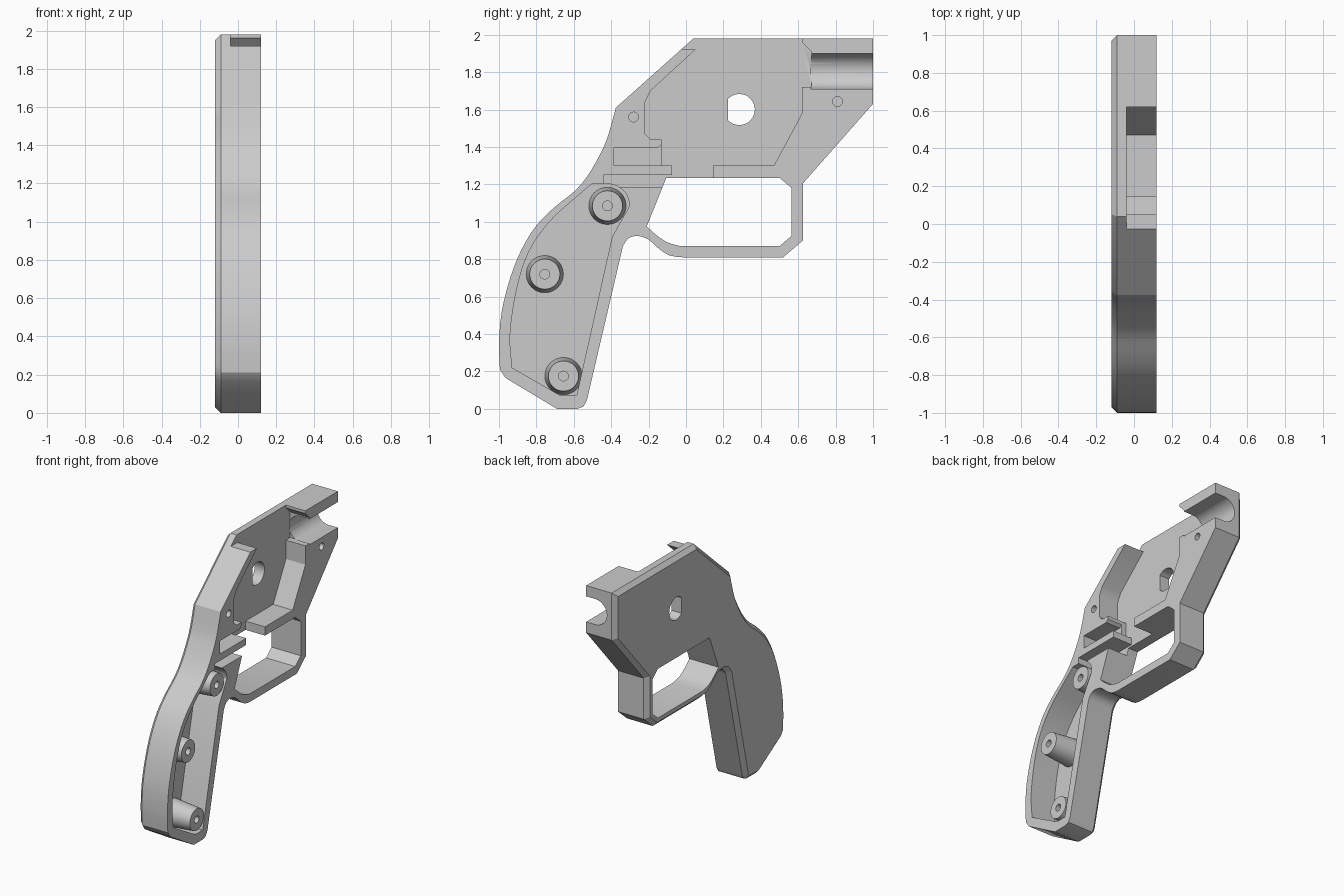
import bpy
import bmesh
from math import cos, sin, pi, radians
from mathutils import Vector

old = bpy.data.objects.get("Cube")
if old:
    bpy.data.objects.remove(old, do_unlink=True)

GREY = (0.6, 0.6, 0.6, 1.0)
mat = bpy.data.materials.new("plain_grey")
mat.use_nodes = True
mat.diffuse_color = GREY
mat.node_tree.nodes["Principled BSDF"].inputs["Base Color"].default_value = GREY

OUTER, FLOOR, GRIP_FLOOR, OPEN = -0.12, -0.04, -0.085, 0.12
PAST = OPEN + 0.1


def spline(pts, steps=4):
    """Smooth curve through (y, z) points, both ends included."""
    p = [Vector(q) for q in pts]
    p = [2 * p[0] - p[1]] + p + [2 * p[-1] - p[-2]]
    out = []
    for a, b, c, d in zip(p, p[1:], p[2:], p[3:]):
        for i in range(steps):
            t = i / steps
            v = 2 * b + (c - a) * t + (2 * a - 5 * b + 4 * c - d) * t**2
            out.append(tuple((v + (3 * b - a - 3 * c + d) * t**3) / 2))
    return out + [tuple(pts[-1])]


def arc(y, z, r, start, end, n):
    angles = [radians(start + (end - start) * i / n) for i in range(n + 1)]
    return [(y + r * cos(a), z + r * sin(a)) for a in angles]


def finish(name, bm):
    bmesh.ops.recalc_face_normals(bm, faces=bm.faces[:])
    mesh = bpy.data.meshes.new(name)
    bm.to_mesh(mesh)
    bm.free()
    mesh.materials.append(mat)
    ob = bpy.data.objects.new(name, mesh)
    bpy.context.collection.objects.link(ob)
    return ob


def prism(name, pts, x0, x1, chamfer=0):
    """Extrude a side profile of (y, z) points along x."""
    bm = bmesh.new()
    rings = [[bm.verts.new((x, y, z)) for y, z in pts] for x in (x0, x1)]
    for ring in rings:
        bm.faces.new(ring)
    for i in range(len(pts)):
        bm.faces.new((rings[0][i - 1], rings[0][i], rings[1][i], rings[1][i - 1]))
    if chamfer:
        bmesh.ops.recalc_face_normals(bm, faces=bm.faces[:])
        rim = [e for e in bm.edges if all(v.co.x < x0 + 1e-4 for v in e.verts)]
        bmesh.ops.bevel(bm, geom=rim, offset=chamfer, offset_type='OFFSET',
                        segments=1, affect='EDGES', clamp_overlap=False)
    return finish(name, bm)


def shade(ob):
    ob.data.shade_smooth()
    ob.data.set_sharp_from_angle(angle=radians(28))


# Outer silhouette of the shell half
back = spline([(-0.995, 0.21), (-1.0, 0.35), (-0.985, 0.52), (-0.94, 0.7),
               (-0.88, 0.85), (-0.8, 0.98), (-0.7, 1.08), (-0.6, 1.16),
               (-0.53, 1.24), (-0.465, 1.35), (-0.42, 1.45), (-0.375, 1.61)], 3)
web = spline([(-0.02, 0.81), (-0.09, 0.82), (-0.15, 0.86), (-0.2, 0.905),
              (-0.26, 0.925), (-0.31, 0.91), (-0.337, 0.87)], 2)
outline = [(0.04, 1.98), (1.0, 1.98), (1.0, 1.63), (0.625, 1.205),
           (0.625, 0.9), (0.52, 0.81)] + web + [
           (-0.53, 0.045), (-0.548, 0.012), (-0.58, 0), (-0.69, 0),
           (-0.965, 0.165)] + back
shell = prism("shell_half", outline, OUTER, OPEN, 0.03)

# Openings and pockets
cutters = []


def cut(name, pts, x0, x1=PAST):
    cutters.append(prism(name, pts, x0, x1))


guard = spline([(-0.03, 0.87), (-0.1, 0.89), (-0.16, 0.93), (-0.21, 0.975)], 3)
cut("guard_opening", [(-0.105, 1.235), (0.5, 1.235), (0.565, 1.18),
                      (0.565, 0.925), (0.5, 0.87)] + guard, OUTER - 0.1)
cut("d_shaped_hole", arc(0.285, 1.6, 0.083, -136, 136, 28), OUTER - 0.1)
cut("main_cavity", [
    (-0.1, 1.92), (0.05, 1.92), (-0.19, 1.7), (-0.22, 1.64), (-0.22, 1.47),
    (-0.19, 1.44), (-0.13, 1.44), (-0.13, 1.3), (-0.075, 1.3), (-0.075, 1.25),
    (-0.44, 1.25), (-0.44, 1.187), (-0.08, 1.187), (0.145, 1.187),
    (0.145, 1.3), (0.47, 1.3), (0.62, 1.58), (0.62, 1.72), (0.67, 1.72),
    (0.67, 1.91), (0.62, 1.96), (0.62, 2.1), (-0.1, 2.1)], FLOOR)
cut("side_slot", [(-0.385, 1.3), (-0.385, 1.397), (-0.15, 1.397),
                  (-0.125, 1.42), (-0.125, 1.3)], 0.0)

# Hollow of the grip, following the back curve
grip_back = spline([(-0.93, 0.22), (-0.94, 0.4), (-0.905, 0.64), (-0.84, 0.84),
                    (-0.73, 1.0), (-0.6, 1.12), (-0.5, 1.205)])
cut("grip_cavity", grip_back + [(-0.43, 1.205)]
    + arc(-0.42, 1.085, 0.118, 75, 0, 8)
    + [(-0.395, 0.92), (-0.585, 0.07), (-0.67, 0.07)], GRIP_FLOOR)

# Pin holes
for side, (y, z) in (("rear", (-0.28, 1.56)), ("front", (0.81, 1.643))):
    cut(side + "_pin_hole", arc(y, z, 0.026, 0, 345, 23), 0.0)

# Round-bottomed barrel channel, running along y
bm = bmesh.new()
section = [(PAST, 1.9)] + arc(0.045, 1.805, 0.095, 90, 270, 24) + [(PAST, 1.71)]
ends = [[bm.verts.new((x, y, z)) for x, z in section] for y in (0.665, 1.1)]
for ring in ends:
    bm.faces.new(ring)
for i in range(len(section)):
    bm.faces.new((ends[0][i - 1], ends[0][i], ends[1][i], ends[1][i - 1]))
cutters.append(finish("barrel_channel", bm))

# Carve the shell and keep only the result
for c in cutters:
    c.hide_render = True
    m = shell.modifiers.new(c.name, 'BOOLEAN')
    m.operation, m.object, m.solver = 'DIFFERENCE', c, 'EXACT'
bpy.context.view_layer.update()
deps = bpy.context.evaluated_depsgraph_get()
carved = bpy.data.meshes.new_from_object(shell.evaluated_get(deps))
shell.modifiers.clear()
shell.data = carved
for c in cutters:
    bpy.data.objects.remove(c, do_unlink=True)
shade(shell)


# Tapered screw bosses with blind holes
def boss(name, y, z, n=32):
    bm = bmesh.new()
    profile = [(0.1, GRIP_FLOOR - 0.005), (0.081, OPEN), (0.026, OPEN), (0.026, 0.0)]
    rings = [[bm.verts.new((x, y + r * cos(2 * pi * i / n), z + r * sin(2 * pi * i / n)))
              for i in range(n)] for r, x in profile]
    for a, b in zip(rings, rings[1:]):
        for i in range(n):
            bm.faces.new((a[i - 1], a[i], b[i], b[i - 1]))
    bm.faces.new(rings[0])
    bm.faces.new(rings[-1])
    shade(finish(name, bm))


boss("upper_boss", -0.42, 1.085)
boss("middle_boss", -0.755, 0.72)
boss("lower_boss", -0.655, 0.175)
